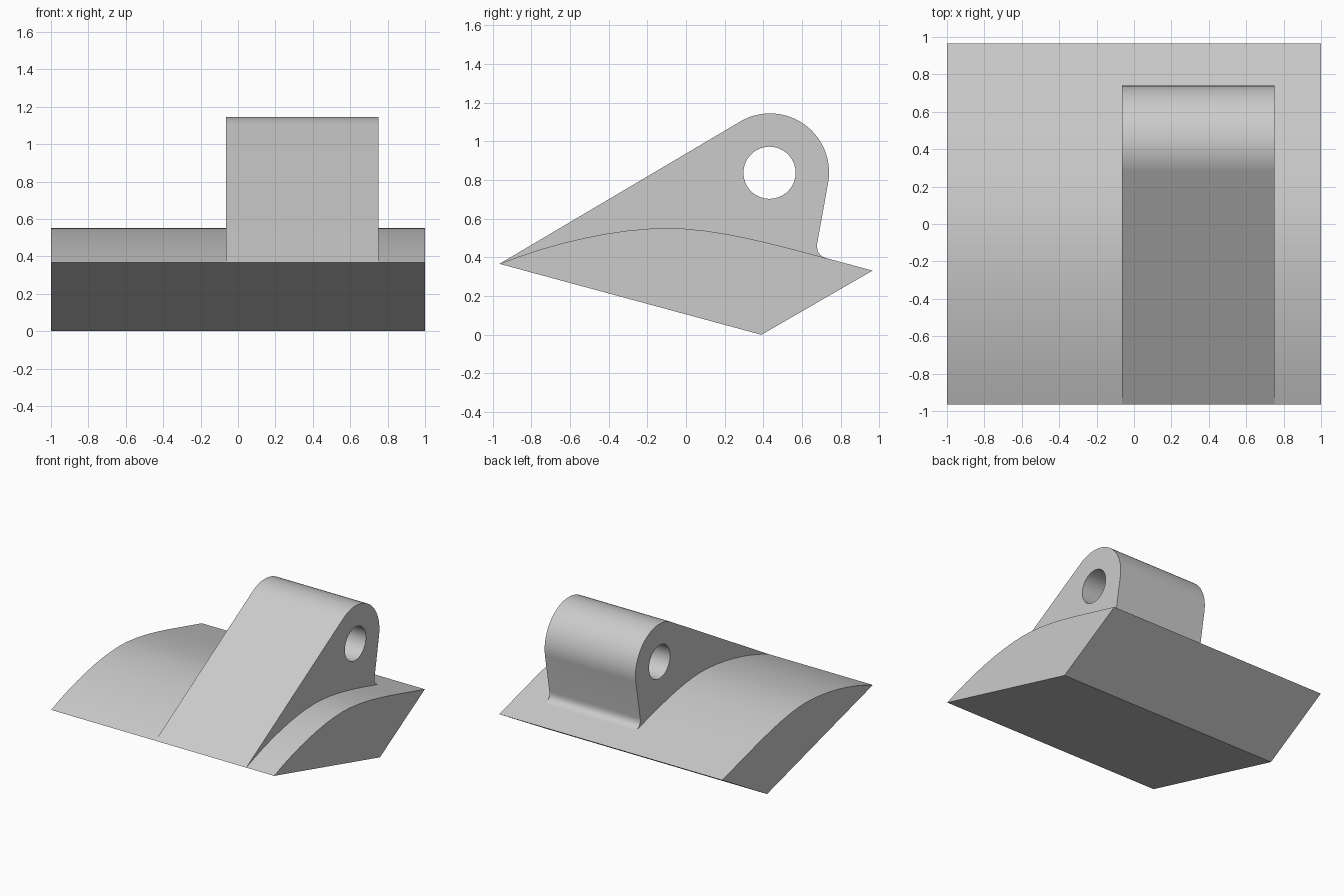
import bpy, bmesh
from math import sin, cos, radians, pi
from mathutils import Vector

cube = bpy.data.objects.get("Cube")
if cube:
    bpy.data.objects.remove(cube, do_unlink=True)

grey = bpy.data.materials.new("light_grey")
grey.use_nodes = True
colour = (0.6, 0.6, 0.6, 1)
grey.diffuse_color = colour
grey.node_tree.nodes["Principled BSDF"].inputs["Base Color"].default_value = colour


def arc(centre, radius, start, end, steps):
    """Points on a circle in the side plane, angles in degrees."""
    angles = [radians(start + (end - start) * i / steps) for i in range(steps + 1)]
    return [(centre[0] + radius * cos(a), centre[1] + radius * sin(a)) for a in angles]


def bezier(a, b, c, d, steps):
    """Points on a cubic curve in the side plane."""
    out = []
    for i in range(steps + 1):
        t = i / steps
        p = (Vector(a) * (1 - t) ** 3 + Vector(b) * 3 * t * (1 - t) ** 2
             + Vector(c) * 3 * t * t * (1 - t) + Vector(d) * t ** 3)
        out.append((p.x, p.y))
    return out


def extrude_profile(name, loops, x0, x1):
    """Fill a side profile (outer loop plus holes) and extrude it along x."""
    bm = bmesh.new()
    for loop in loops:
        verts = [bm.verts.new((x0, y, z)) for y, z in loop]
        for i, v in enumerate(verts):
            bm.edges.new((v, verts[i - 1]))
    bmesh.ops.triangle_fill(bm, edges=bm.edges[:], use_beauty=True, normal=(1, 0, 0))
    grown = bmesh.ops.extrude_face_region(bm, geom=bm.faces[:], use_keep_orig=True)
    moved = [g for g in grown["geom"] if isinstance(g, bmesh.types.BMVert)]
    bmesh.ops.translate(bm, verts=moved, vec=(x1 - x0, 0, 0))
    bmesh.ops.recalc_face_normals(bm, faces=bm.faces[:])
    mesh = bpy.data.meshes.new(name)
    bm.to_mesh(mesh)
    bm.free()
    mesh.materials.append(grey)
    obj = bpy.data.objects.new(name, mesh)
    bpy.context.collection.objects.link(obj)
    bpy.ops.object.select_all(action="DESELECT")
    obj.select_set(True)
    bpy.context.view_layer.objects.active = obj
    bpy.ops.object.shade_smooth_by_angle(angle=radians(25))
    return obj


front_tip, keel, back_tip = (-0.965, 0.367), (0.39, 0), (0.965, 0.332)
crest, heel = (-0.1, 0.552), (0.73, 0.395)

# Wedge-shaped base with a crowned top
crown = bezier(front_tip, (-0.68, 0.48), (-0.36, 0.55), crest, 8)
crown += bezier(crest, (0.16, 0.552), (0.46, 0.468), heel, 8)[1:]
extrude_profile("base", [crown + [back_tip, keel]], -1, 1)

# Lug with a rounded head, a fillet at the heel and a pin hole
head = (0.435, 0.84)
outline = [front_tip] + arc(head, 0.305, 120, -10, 28)
outline += bezier((0.679, 0.475), (0.672, 0.43), (0.69, 0.406), heel, 6)
outline += [(0.6, 0.35), (-0.5, 0.35)]
hole = arc((0.432, 0.838), 0.135, 0, 350, 35)
extrude_profile("lug", [outline, hole], -0.065, 0.75)
